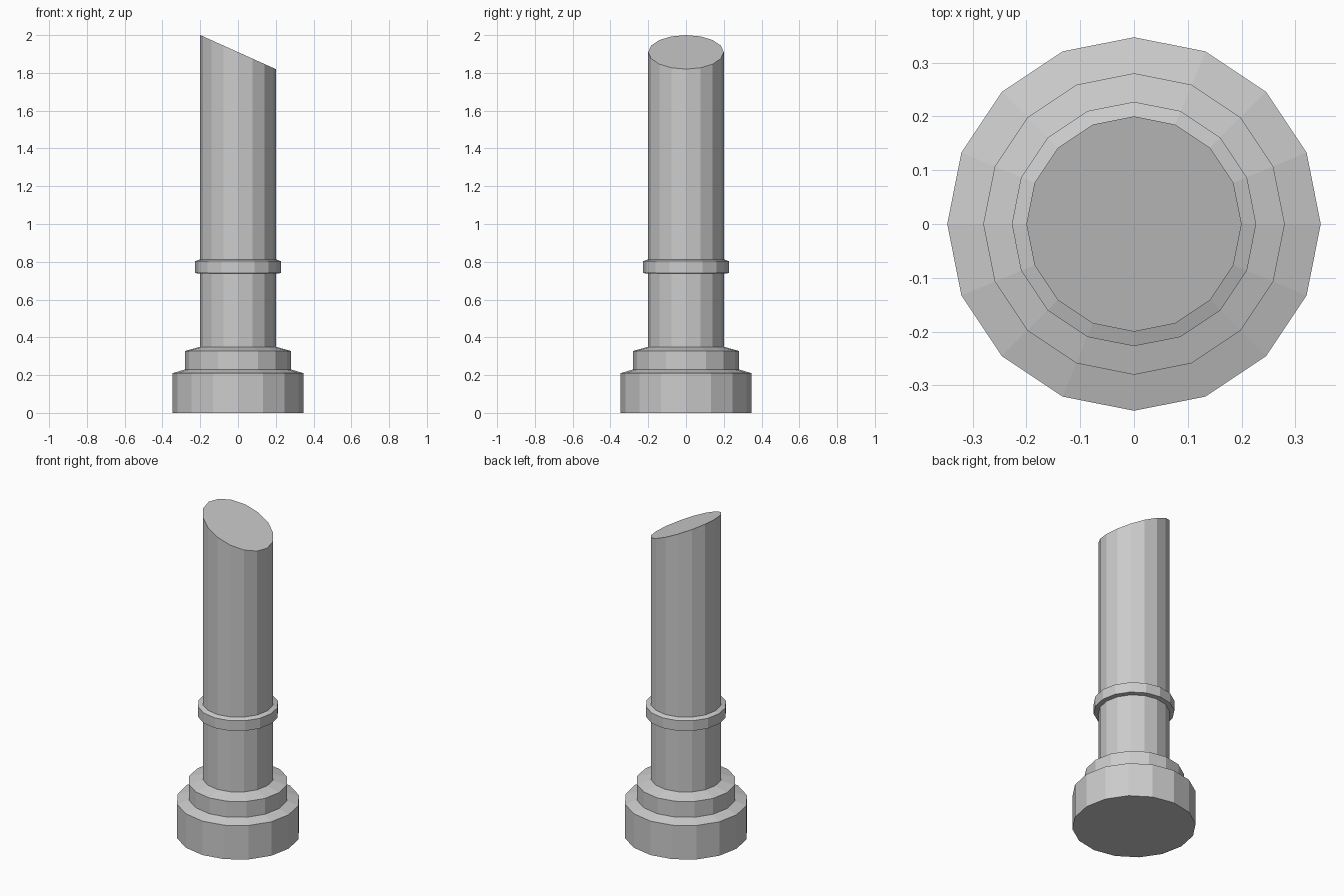
import bpy, bmesh
from math import cos, sin, tau

if "Cube" in bpy.data.objects:
    bpy.data.objects.remove(bpy.data.objects["Cube"])

SIDES = 16

# Turned outline (radius, height): plinth, step, shaft, collar, shaft top
PROFILE = [(0.347, 0.0), (0.347, 0.21), (0.28, 0.23), (0.28, 0.328),
           (0.2, 0.35), (0.2, 0.737), (0.227, 0.74), (0.227, 0.803),
           (0.2, 0.813), (0.2, 1.91)]
TOP_SLOPE = -0.45


def turned_column(name, profile, slope):
    bm = bmesh.new()
    rings = []
    for r, z in profile:
        rings.append([bm.verts.new((r * cos(tau * i / SIDES), r * sin(tau * i / SIDES), z))
                      for i in range(SIDES)])
    # Slanted cut at the top
    for v in rings[-1]:
        v.co.z += slope * v.co.x
    # Side walls and end caps
    for low, high in zip(rings, rings[1:]):
        for i in range(SIDES):
            j = (i + 1) % SIDES
            bm.faces.new((low[i], low[j], high[j], high[i]))
    bm.faces.new(rings[0][::-1])
    bm.faces.new(rings[-1])
    mesh = bpy.data.meshes.new(name)
    bm.to_mesh(mesh)
    bm.free()
    obj = bpy.data.objects.new(name, mesh)
    bpy.context.collection.objects.link(obj)
    return obj


turned_column("broken_column", PROFILE, TOP_SLOPE)
